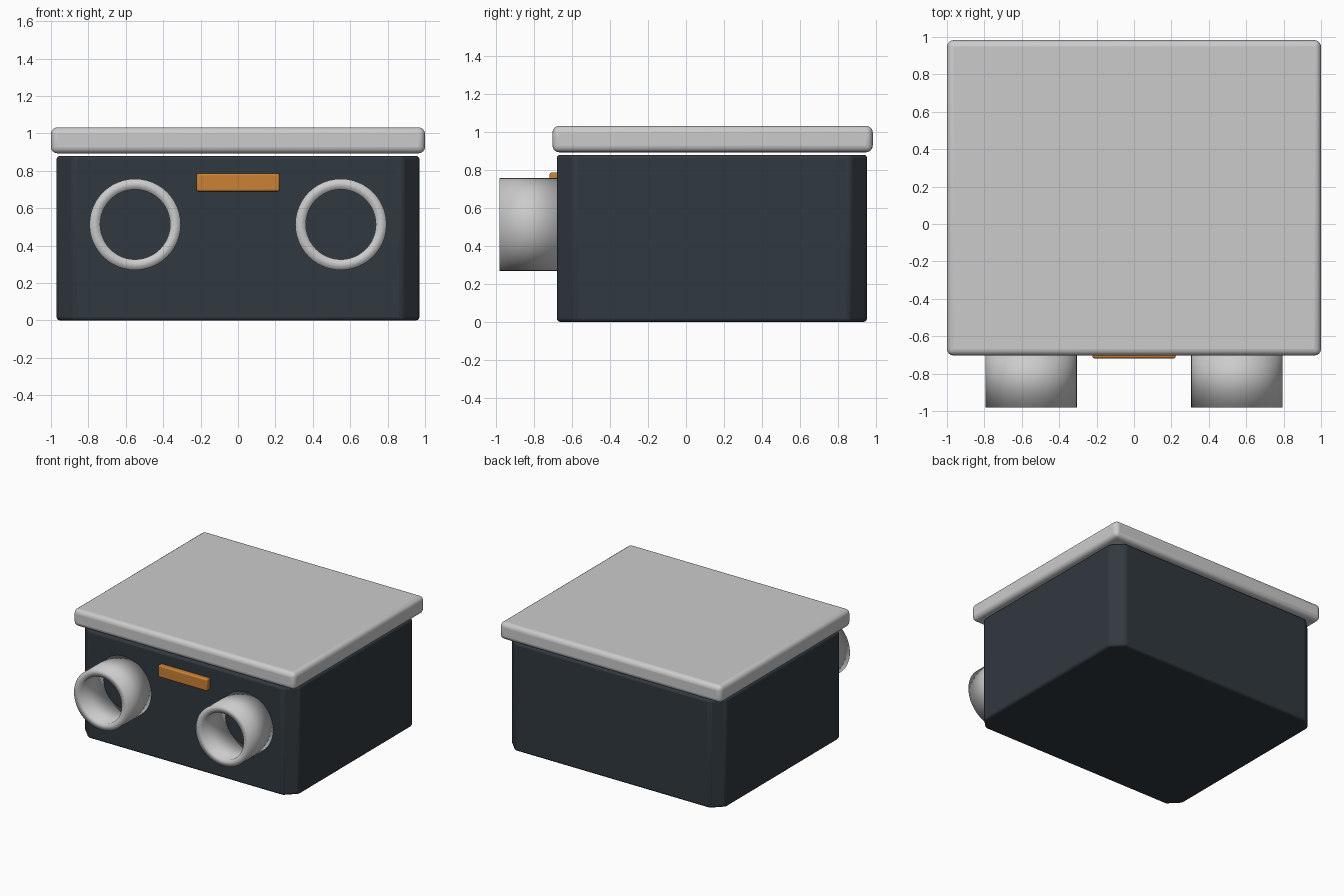
import bpy, bmesh, math

if "Cube" in bpy.data.objects:
    bpy.data.objects.remove(bpy.data.objects["Cube"])


def material(name, color):
    mat = bpy.data.materials.new(name)
    mat.diffuse_color = (*color, 1)
    mat.use_nodes = True
    mat.node_tree.nodes["Principled BSDF"].inputs["Base Color"].default_value = mat.diffuse_color
    return mat


def finish(name, bm, mat=None, bevel=0, segments=3, angle=30):
    bmesh.ops.recalc_face_normals(bm, faces=bm.faces)
    mesh = bpy.data.meshes.new(name)
    bm.to_mesh(mesh)
    bm.free()
    obj = bpy.data.objects.new(name, mesh)
    bpy.context.collection.objects.link(obj)
    if mat:
        mesh.materials.append(mat)
    if bevel:
        mod = obj.modifiers.new("soft_edges", "BEVEL")
        mod.width = bevel
        mod.segments = segments
        mod.limit_method = "ANGLE"
        mod.angle_limit = math.radians(25)
    bpy.ops.object.select_all(action="DESELECT")
    bpy.context.view_layer.objects.active = obj
    obj.select_set(True)
    bpy.ops.object.shade_smooth_by_angle(angle=math.radians(angle))
    return obj


def box(lo, hi, chamfer=0):
    # Box between two corners, optionally with chamfered upright edges
    bm = bmesh.new()
    bmesh.ops.create_cube(bm, size=1)
    for v in bm.verts:
        v.co = [(a + b) / 2 + c * (b - a) for a, b, c in zip(lo, hi, v.co)]
    if chamfer:
        upright = [e for e in bm.edges
                   if abs(e.verts[0].co.z - e.verts[1].co.z) > 0.01]
        bmesh.ops.bevel(bm, geom=upright, offset=chamfer, segments=1,
                        affect="EDGES", profile=0.5)
    return bm


def tube(x, z, outer, inner, front, back, sides=48):
    # Hollow sleeve along y, made by sweeping a rectangular section
    bm = bmesh.new()
    section = [(outer, front), (outer, back), (inner, back), (inner, front)]
    rings = []
    for i in range(sides):
        a = math.tau * i / sides
        rings.append([bm.verts.new((x + r * math.cos(a), y, z + r * math.sin(a)))
                      for r, y in section])
    for i in range(sides):
        p, q = rings[i], rings[(i + 1) % sides]
        for j in range(4):
            k = (j + 1) % 4
            bm.faces.new((p[j], p[k], q[k], q[j]))
    return bm


dark = material("dark_slate", (0.03, 0.04, 0.05))
orange = material("orange", (0.60, 0.22, 0.035))

# Main case with chamfered upright corners
finish("case_body", box((-0.97, -0.68, 0), (0.97, 0.953, 0.88), 0.09),
       dark, bevel=0.018)

# Overhanging lid, a hair above the case
finish("lid", box((-1, -0.703, 0.893), (1, 0.983, 1.032)), bevel=0.035, segments=4)

# Two open pipe sleeves on the front, softly shaded across the rim
for side, x in (("left", -0.55), ("right", 0.55)):
    finish(side + "_pipe", tube(x, 0.513, 0.244, 0.187, -0.981, -0.66), angle=180)

# Orange latch plate under the lid
finish("latch", box((-0.222, -0.718, 0.69), (0.222, -0.67, 0.786)),
       orange, bevel=0.01)
